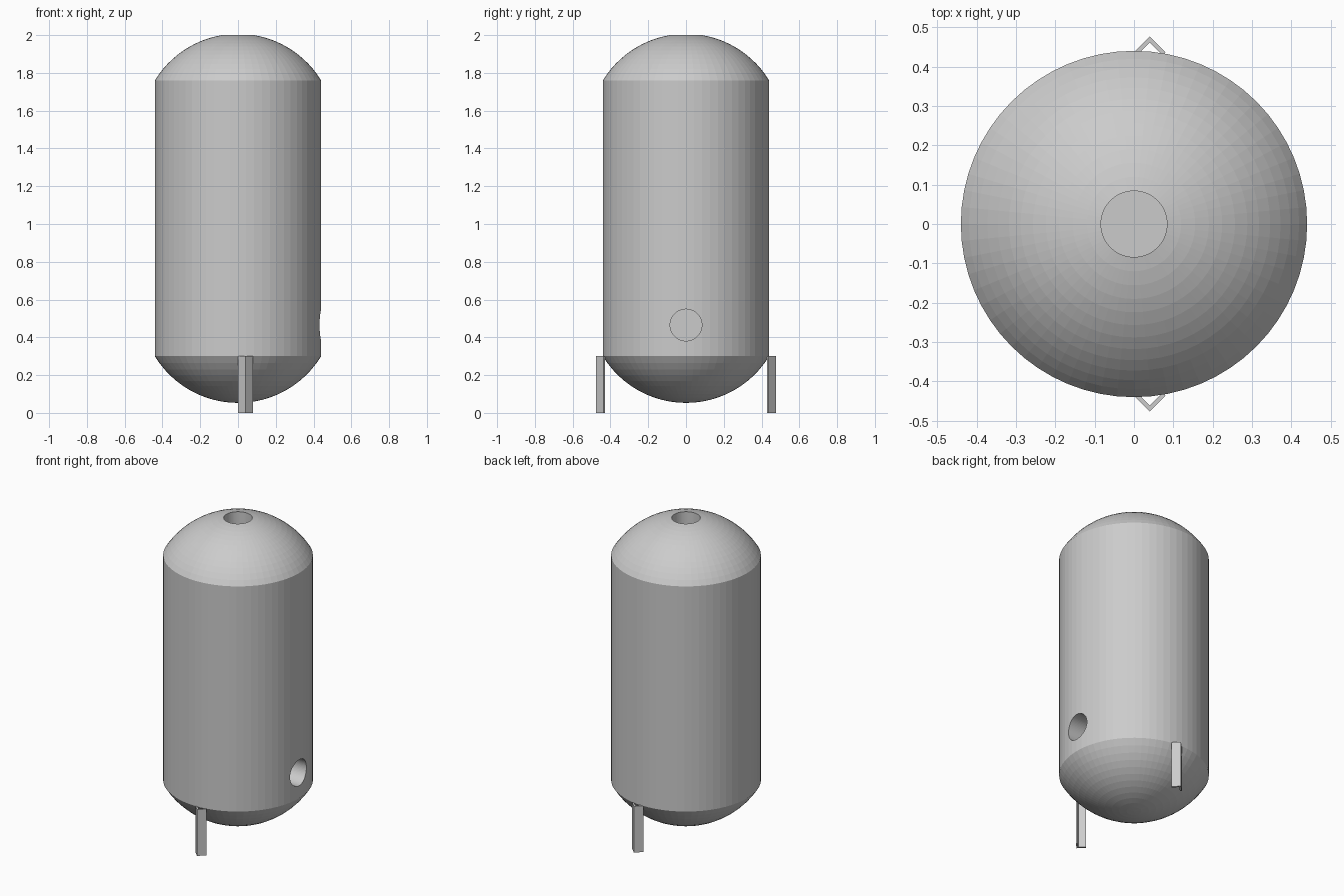
import bpy, bmesh, math
from mathutils import Matrix

if "Cube" in bpy.data.objects:
    bpy.data.objects.remove(bpy.data.objects["Cube"])

SIDES = 64
RADIUS = 0.44        # tank shell
BORE = 0.084         # port radius
Z_LOW, Z_HIGH = 0.30, 1.76
DOME_R = 0.516       # sphere radius of both end caps
DOME_OFF = 0.269     # sphere centre distance inside the shell edge
DOME_STEPS = 12


def finish(bm, name):
    bmesh.ops.remove_doubles(bm, verts=bm.verts, dist=1e-5)
    bmesh.ops.recalc_face_normals(bm, faces=bm.faces)
    mesh = bpy.data.meshes.new(name)
    bm.to_mesh(mesh)
    bm.free()
    obj = bpy.data.objects.new(name, mesh)
    bpy.context.collection.objects.link(obj)
    return obj


def lathe(name, profile):
    bm = bmesh.new()
    verts = [bm.verts.new((r, 0, z)) for r, z in profile]
    edges = [bm.edges.new(p) for p in zip(verts, verts[1:])]
    bmesh.ops.spin(bm, geom=verts + edges, cent=(0, 0, 0), axis=(0, 0, 1),
                   angle=math.tau, steps=SIDES, use_merge=True)
    return finish(bm, name)


def dome(r_end):
    """(radius, height above shell edge) from the shell edge to r_end."""
    a0, a1 = math.asin(RADIUS / DOME_R), math.asin(r_end / DOME_R)
    pts = []
    for i in range(DOME_STEPS + 1):
        a = a0 + (a1 - a0) * i / DOME_STEPS
        pts.append((DOME_R * math.sin(a), DOME_R * math.cos(a) - DOME_OFF))
    pts[0] = (RADIUS, 0)
    return pts


# Tank body: bottom dome, straight shell, top dome and blind top port
bottom = [(r, Z_LOW - h) for r, h in reversed(dome(0.0))]
top = [(r, Z_HIGH + h) for r, h in dome(BORE)]
tank = lathe("tank_body", bottom + top + [(BORE, 1.75), (0, 1.75)])

# Side port bored into the shell
bm = bmesh.new()
bmesh.ops.create_cone(bm, cap_ends=True, segments=SIDES, radius1=BORE,
                      radius2=BORE, depth=0.4,
                      matrix=Matrix.Translation((0.42, 0, 0.465))
                      @ Matrix.Rotation(math.pi / 2, 4, 'Y'))
cutter = finish(bm, "side_port_cutter")
cutter.hide_render = True
cutter.display_type = 'WIRE'
cut = tank.modifiers.new("side_port", 'BOOLEAN')
cut.operation = 'DIFFERENCE'
cut.solver = 'EXACT'
cut.object = cutter


# Angle-iron legs, corner pointing outward
def leg(name, side):
    outline = [(0.0, 0.437), (0.04, 0.477), (0.08, 0.437),
               (0.072, 0.429), (0.04, 0.461), (0.008, 0.429)]
    bm = bmesh.new()
    face = bm.faces.new([bm.verts.new((x, side * y, 0)) for x, y in outline])
    ext = bmesh.ops.extrude_face_region(bm, geom=[face], use_keep_orig=True)
    up = [g for g in ext["geom"] if isinstance(g, bmesh.types.BMVert)]
    bmesh.ops.translate(bm, verts=up, vec=(0, 0, Z_LOW))
    return finish(bm, name)


leg("front_leg", -1)
leg("back_leg", 1)
